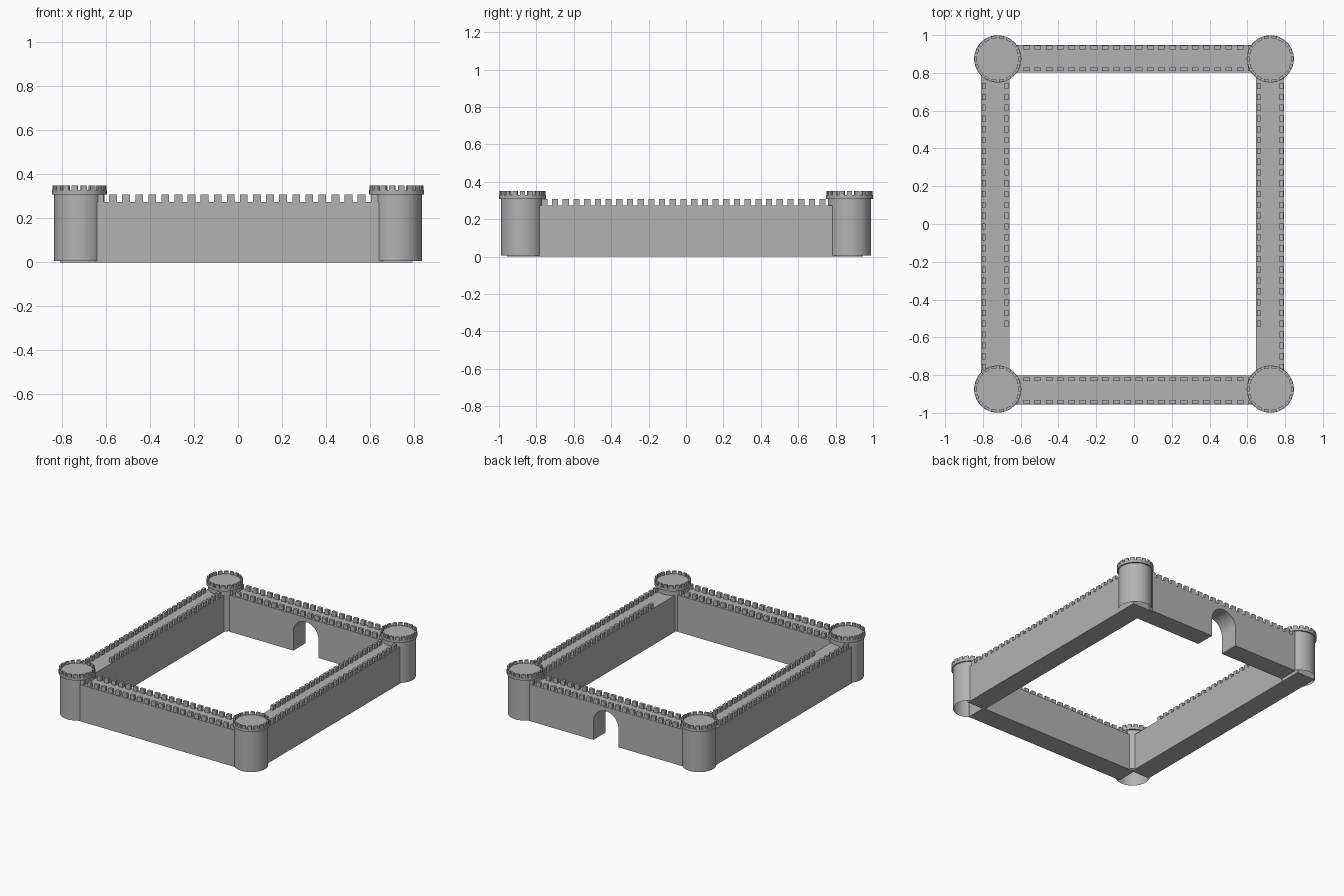
import bpy, bmesh, math
from mathutils import Matrix, Vector

cube = bpy.data.objects.get("Cube")
if cube:
    bpy.data.objects.remove(cube, do_unlink=True)

stone = bpy.data.materials.new("grey stone")
stone.use_nodes = True
GREY = (0.45, 0.45, 0.45, 1)
stone.diffuse_color = GREY
stone.node_tree.nodes["Principled BSDF"].inputs["Base Color"].default_value = GREY

WALL_TOP = 0.274
MERLON_TOP = 0.308
TOWER_X, TOWER_Y = 0.7215, 0.874


def finish(name, bm, smooth=False):
    bmesh.ops.recalc_face_normals(bm, faces=bm.faces)
    mesh = bpy.data.meshes.new(name)
    bm.to_mesh(mesh)
    bm.free()
    mesh.materials.append(stone)
    obj = bpy.data.objects.new(name, mesh)
    bpy.context.collection.objects.link(obj)
    if smooth:
        bpy.ops.object.select_all(action='DESELECT')
        obj.select_set(True)
        bpy.context.view_layer.objects.active = obj
        bpy.ops.object.shade_smooth_by_angle(angle=math.radians(35))
    return obj


def add_box(bm, low, high, spin=None):
    low, high = Vector(low), Vector(high)
    m = Matrix.Translation((low + high) / 2) @ Matrix.Diagonal((*(high - low), 1))
    bmesh.ops.create_cube(bm, size=1, matrix=spin @ m if spin else m)


def wall(name, x0, x1, y0, y1):
    bm = bmesh.new()
    add_box(bm, (x0, y0, 0), (x1, y1, WALL_TOP))
    finish(name, bm)


def merlon_row(name, along, centre, start, end, pitch, skip_below=-2):
    # Evenly spaced blocks along the x or y axis
    bm = bmesh.new()
    for i in range(round((end - start) / pitch) + 1):
        p = start + i * pitch
        if p < skip_below:
            continue
        a, b = (p, centre) if along == "x" else (centre, p)
        ha, hb = (0.0175, 0.01) if along == "x" else (0.01, 0.0165)
        add_box(bm, (a - ha, b - hb, WALL_TOP), (a + ha, b + hb, MERLON_TOP))
    finish(name, bm)


# Plain walls
wall("front_wall", -0.675, 0.66, -0.956, -0.802)
wall("left_wall", 0.645, 0.793, -0.81, 0.94)
wall("right_wall", -0.81, -0.66, -0.81, 0.94)

# Back wall with an arched gateway
GATE, SPRING = 0.104, 0.138
outline = [(-0.635, 0), (-GATE, 0)]
for i in range(25):
    a = math.pi * (1 - i / 24)
    outline.append((GATE * math.cos(a), SPRING + GATE * math.sin(a)))
outline += [(GATE, 0), (0.655, 0), (0.655, WALL_TOP), (-0.635, WALL_TOP)]
bm = bmesh.new()
face = bm.faces.new([bm.verts.new((x, 0.803, z)) for x, z in outline])
side = bmesh.ops.extrude_face_region(bm, geom=[face])["geom"]
bmesh.ops.translate(bm, vec=(0, 0.144, 0),
                    verts=[v for v in side if isinstance(v, bmesh.types.BMVert)])
finish("back_wall", bm, smooth=True)

# Battlements on both edges of every wall
for name, y in (("front_outer", -0.942), ("front_inner", -0.822),
                ("back_outer", 0.935), ("back_inner", 0.819)):
    merlon_row(name + "_merlons", "x", y, -0.628, 0.62, 0.0595)
for name, x, skip in (("left_outer", 0.781, -1), ("left_inner", 0.661, -0.58),
                      ("right_outer", -0.796, -1), ("right_inner", -0.675, -0.58)):
    merlon_row(name + "_merlons", "y", x, -0.757, 0.745, 0.0572, skip)


def tower(name, x, y):
    # Hollow drum, open underneath
    bm = bmesh.new()
    place = Matrix.Translation((x, y, 0.16))
    bmesh.ops.create_cone(bm, cap_ends=False, segments=48, radius1=0.115,
                          radius2=0.115, depth=0.31, matrix=place)
    finish(name + "_drum", bm, smooth=True)
    # Overhanging platform
    bm = bmesh.new()
    bmesh.ops.create_cone(bm, cap_ends=True, segments=48, radius1=0.125,
                          radius2=0.125, depth=0.02,
                          matrix=Matrix.Translation((x, y, 0.319)))
    finish(name + "_platform", bm, smooth=True)
    # Ring of merlons
    bm = bmesh.new()
    count = 18
    for i in range(count):
        spin = Matrix.Translation((x, y, 0)) @ Matrix.Rotation(math.tau * i / count, 4, 'Z')
        add_box(bm, (0.109, -0.0135, 0.329), (0.123, 0.0135, 0.35), spin)
    finish(name + "_merlons", bm)


for end, sy in (("front", -1), ("back", 1)):
    for hand, sx in (("left", 1), ("right", -1)):
        tower(f"{end}_{hand}_tower", sx * TOWER_X, sy * TOWER_Y)
